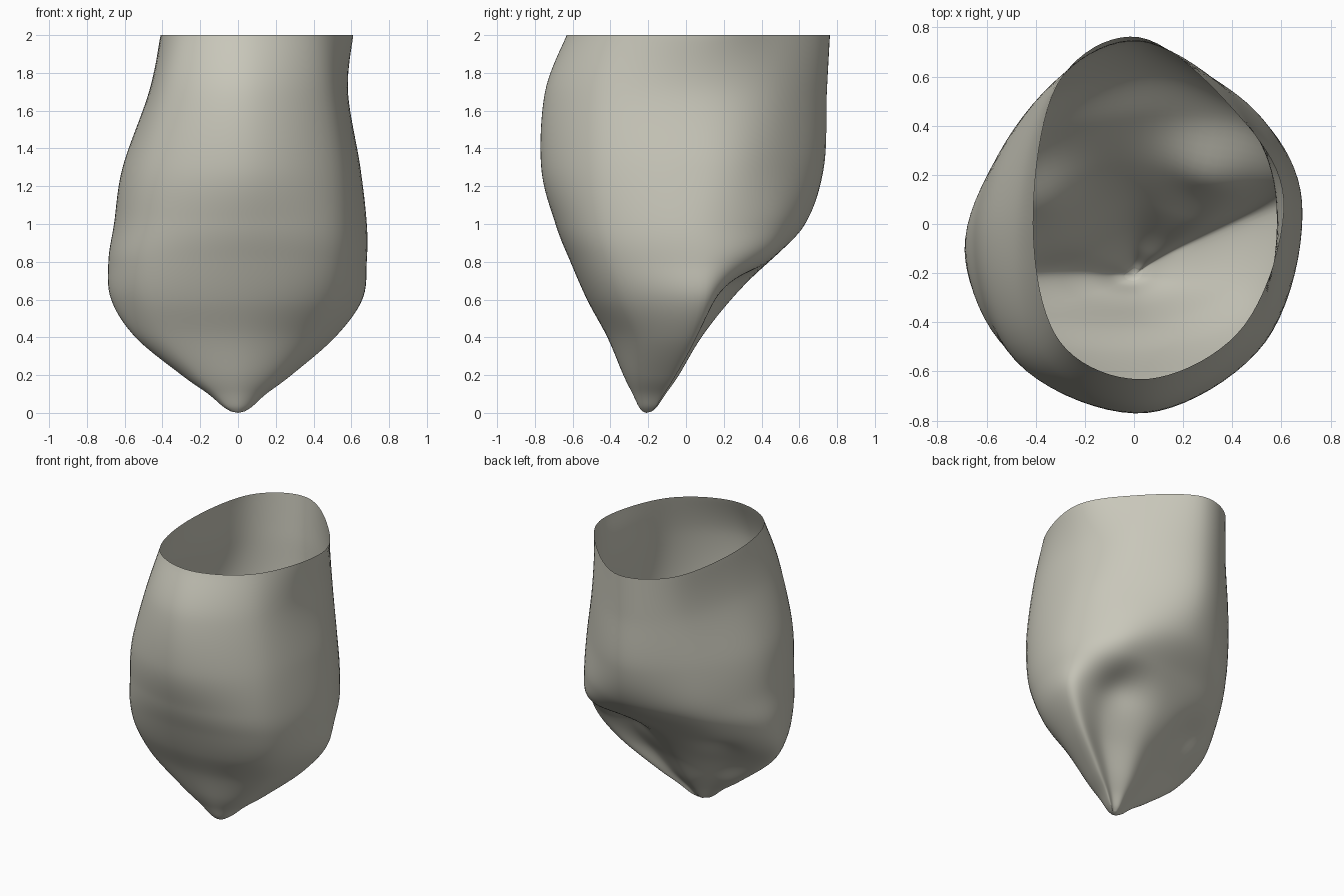
import bpy, bmesh, math
from mathutils import Vector

if "Cube" in bpy.data.objects:
    bpy.data.objects.remove(bpy.data.objects["Cube"])

# Cross-sections: height, then points right, back-right, back, back-left, left, front-left, front, front-right
SECTIONS = [
    (0.4, [(.51, .04), (.28, .02), (0, .08), (-.29, -.06), (-.54, -.20), (-.39, -.37), (.04, -.41), (.39, -.26)]),
    (0.6, [(.655, .10), (.37, .17), (-.02, .24), (-.41, .13), (-.67, -.11), (-.49, -.44), (.04, -.52), (.49, -.35)]),
    (0.8, [(.68, .10), (.46, .41), (-.01, .43), (-.45, .31), (-.685, -.05), (-.52, -.49), (.03, -.61), (.53, -.42)]),
    (1.0, [(.68, .08), (.46, .49), (.03, .63), (-.43, .44), (-.655, -.02), (-.50, -.53), (.03, -.69), (.535, -.47)]),
    (1.3, [(.645, .10), (.45, .48), (.02, .73), (-.41, .49), (-.61, -.03), (-.46, -.57), (.05, -.765), (.53, -.48)]),
    (1.7, [(.58, .08), (.42, .48), (.02, .745), (-.33, .55), (-.47, 0), (-.37, -.55), (.05, -.745), (.48, -.47)]),
    (2.0, [(.61, .10), (.40, .47), (.02, .76), (-.31, .57), (-.41, 0), (-.30, -.48), (.06, -.63), (.45, -.41)]),
]
# Hollows below the back ledge: centre, radius, depth
DENTS = [((.30, .25, .68), .16, .06), ((-.36, .13, .58), .14, .04)]
TIP = Vector((0, -.21, 0))
STEPS = 10


def spline(a, b, c, d, t):
    return 0.5 * (2 * b + (c - a) * t + (2 * a - 5 * b + 4 * c - d) * t * t
                  + (3 * b - a - 3 * c + d) * t ** 3)


def smooth_ring(pts):
    n = len(pts)
    return [spline(pts[i - 1], pts[i], pts[(i + 1) % n], pts[(i + 2) % n], s / STEPS)
            for i in range(n) for s in range(STEPS)]


def dent(p):
    q = p.copy()
    for centre, radius, depth in DENTS:
        w = math.exp(-((p - Vector(centre)).length / radius) ** 2)
        q += Vector((0, -.85, .5)) * depth * w
    return q


# Key rings: rounded tip derived from the lowest section, then the sections
base = [Vector((x, y, 0)) for x, y in SECTIONS[0][1]]
keys = []
for z, fx, fy in ((0.008, .07, .10), (0.035, .15, .20), (0.1, .29, .35), (0.2, .55, .59)):
    keys.append(smooth_ring([Vector((p.x * fx, TIP.y + (p.y - TIP.y) * fy, z)) for p in base]))
keys += [smooth_ring([Vector((x, y, z)) for x, y in pts]) for z, pts in SECTIONS]

# Loft the key rings
rings = []
last = len(keys) - 1
for k in range(last):
    four = [keys[max(k - 1, 0)], keys[k], keys[k + 1], keys[min(k + 2, last)]]
    for s in range(STEPS):
        rings.append([spline(*p, s / STEPS) for p in zip(*four)])
rings.append(keys[-1])

# Open-topped pouch shell
bm = bmesh.new()
grid = [[bm.verts.new(dent(p)) for p in ring] for ring in rings]
n = len(grid[0])
for low, high in zip(grid, grid[1:]):
    for i in range(n):
        j = (i + 1) % n
        bm.faces.new((low[i], low[j], high[j], high[i]))
tip = bm.verts.new(TIP)
for i in range(n):
    bm.faces.new((tip, grid[0][(i + 1) % n], grid[0][i]))
for f in bm.faces:
    f.smooth = True
mesh = bpy.data.meshes.new("pouch_shell")
bm.to_mesh(mesh)
bm.free()
shell = bpy.data.objects.new("pouch_shell", mesh)
bpy.context.collection.objects.link(shell)

# Warm grey surface
mat = bpy.data.materials.new("warm_grey")
mat.diffuse_color = (.58, .57, .49, 1)
mat.use_nodes = True
mat.node_tree.nodes["Principled BSDF"].inputs["Base Color"].default_value = mat.diffuse_color
mesh.materials.append(mat)
